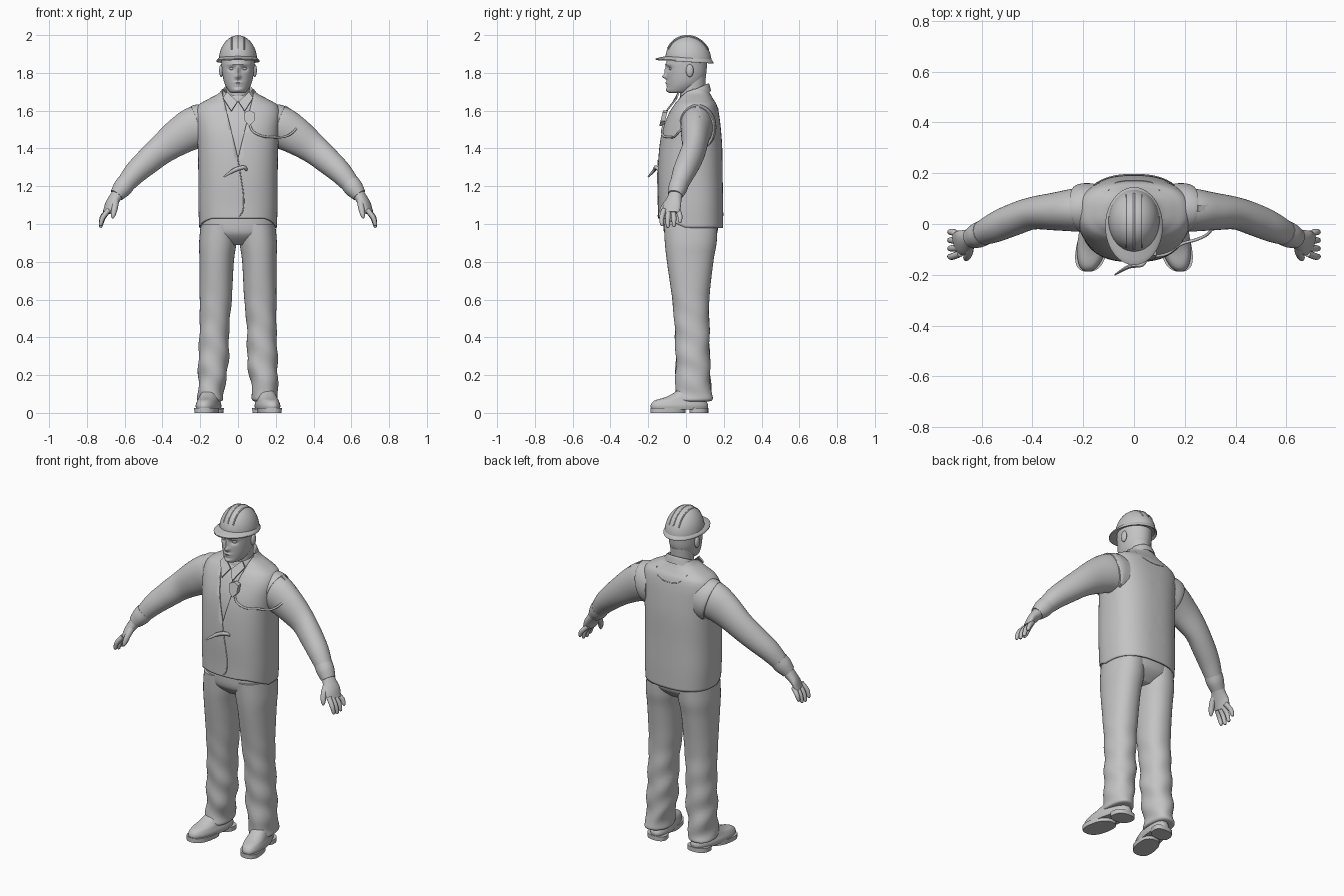
import bpy, bmesh, math
from mathutils import Vector, Matrix
from mathutils.bvhtree import BVHTree

cube = bpy.data.objects.get("Cube")
if cube:
    bpy.data.objects.remove(cube, do_unlink=True)

GREY = (0.55, 0.55, 0.55, 1.0)
grey = bpy.data.materials.new("plain grey")
grey.use_nodes = True
grey.diffuse_color = GREY
grey.node_tree.nodes["Principled BSDF"].inputs["Base Color"].default_value = GREY
parts = []


def finish(name, bm):
    """Turn a bmesh into a named grey object."""
    mesh = bpy.data.meshes.new(name)
    bm.to_mesh(mesh)
    bm.free()
    mesh.materials.append(grey)
    obj = bpy.data.objects.new(name, mesh)
    bpy.context.collection.objects.link(obj)
    parts.append(obj)
    return obj


def refine(rows, steps):
    """Smooth interpolation through the given rows."""
    rows = [Vector(r) for r in rows]
    out = []
    for i in range(len(rows) - 1):
        p1, p2 = rows[i], rows[i + 1]
        p0, p3 = rows[max(i - 1, 0)], rows[min(i + 2, len(rows) - 1)]
        for k in range(steps):
            t = k / steps
            out.append(p1 + (p2 - p0) * (t / 2)
                       + (p0 * 2 - p1 * 5 + p2 * 4 - p3) * (t * t / 2)
                       + (p1 * 3 - p0 - p2 * 3 + p3) * (t ** 3 / 2))
    return out + [rows[-1]]


def loft(name, rows, upright=True, segs=40, power=2.0, steps=5, caps=True, warp=None):
    """Skin rows of (x, y, z, radius, radius); upright keeps rings level."""
    rows = refine(rows, steps)
    bm = bmesh.new()
    rings = []
    for i, r in enumerate(rows):
        centre = Vector(r[:3])
        u, v = Vector((1, 0, 0)), Vector((0, 1, 0))
        if not upright:
            t = Vector(rows[min(i + 1, len(rows) - 1)][:3]) - Vector(rows[max(i - 1, 0)][:3])
            u = Vector((0, 0, 1)).cross(t).normalized()
            v = t.normalized().cross(u)
        ring = []
        for k in range(segs):
            a = math.tau * k / segs
            c, s = math.cos(a), math.sin(a)
            c = math.copysign(abs(c) ** (2 / power), c)
            s = math.copysign(abs(s) ** (2 / power), s)
            co = centre + u * (r[3] * c) + v * (r[4] * s)
            ring.append(bm.verts.new(warp(co) if warp else co))
        rings.append(ring)
    for lo, hi in zip(rings, rings[1:]):
        for k in range(segs):
            n = (k + 1) % segs
            bm.faces.new((lo[k], lo[n], hi[n], hi[k]))
    if caps:
        bm.faces.new(rings[0])
        bm.faces.new(rings[-1])
    bmesh.ops.recalc_face_normals(bm, faces=bm.faces)
    return finish(name, bm)


def plate(name, points, offset):
    """Extrude a flat outline by an offset."""
    bm = bmesh.new()
    face = bm.faces.new([bm.verts.new(p) for p in points])
    moved = bmesh.ops.extrude_face_region(bm, geom=[face])["geom"]
    bmesh.ops.translate(bm, vec=offset, verts=[g for g in moved if isinstance(g, bmesh.types.BMVert)])
    bmesh.ops.recalc_face_normals(bm, faces=bm.faces)
    return finish(name, bm)


def ball(name, loc, scale):
    bm = bmesh.new()
    bmesh.ops.create_uvsphere(bm, u_segments=20, v_segments=12, radius=1,
                              matrix=Matrix.Translation(loc) @ Matrix.Diagonal((*scale, 1)))
    return finish(name, bm)


def tube(name, points, radius):
    curve = bpy.data.curves.new(name, "CURVE")
    curve.dimensions = "3D"
    curve.bevel_depth = radius
    curve.bevel_resolution = 2
    curve.use_fill_caps = True
    path = refine(points, 6)
    spline = curve.splines.new("POLY")
    spline.points.add(len(path) - 1)
    for p, co in zip(spline.points, path):
        p.co = (*co, 1)
    curve.materials.append(grey)
    obj = bpy.data.objects.new(name, curve)
    bpy.context.collection.objects.link(obj)


# Vest shell over a slightly smaller shirt
body = [(0, .025, .98, .205, .172), (0, .025, 1.1, .21, .172), (0, .022, 1.25, .21, .172),
        (0, .025, 1.4, .213, .167), (0, .03, 1.5, .22, .155), (0, .04, 1.58, .226, .135),
        (0, .048, 1.63, .208, .115), (0, .05, 1.66, .16, .095), (0, .048, 1.69, .105, .08),
        (0, .045, 1.715, .083, .072)]
loft("shirt", [(x, y, z, a - .014, b - .014) for x, y, z, a, b in body[1:-2]], power=2.5)


def raise_hem(co):
    low = max(0, 1.12 - co.z) / .14
    co.z += low * .05 * min(1, max(0, -co.y / .12))
    return co


vest = loft("vest", body, power=2.5, segs=64, steps=6, caps=False, warp=raise_hem)
surface = BVHTree.FromPolygons([v.co for v in vest.data.vertices],
                               [tuple(p.vertices) for p in vest.data.polygons])


def on_vest(x, z, front=True):
    """Point on the vest seen from the front or back."""
    way = 1 if front else -1
    hit = surface.ray_cast(Vector((x, -way, z)), Vector((0, way, 0)))[0]
    return hit or Vector((x, 0, z))


# Open the vest neckline as a V
V_LOW, V_SLOPE = 1.35, 4.1
bm = bmesh.new()
bm.from_mesh(vest.data)
for s in (1, -1):
    bmesh.ops.bisect_plane(bm, geom=bm.verts[:] + bm.edges[:] + bm.faces[:],
                           plane_co=(0, 0, V_LOW), plane_no=(s * V_SLOPE, 0, -1))
inside = [f for f in bm.faces for c in [f.calc_center_median()]
          if c.y < .03 and c.z > V_LOW + V_SLOPE * abs(c.x)]
bmesh.ops.delete(bm, geom=inside, context="FACES")
bm.to_mesh(vest.data)
bm.free()
shell = vest.modifiers.new("thickness", "SOLIDIFY")
shell.thickness = .008

# Vest seams and zip pull
tube("vest_closure", [on_vest(x, z) for x, z in
     ((0, 1.34), (.015, 1.25), (.03, 1.14), (.025, 1.07), (.005, 1.04))], .003)
tube("back_yoke_seam", [on_vest(x, z, False) for x, z in
     ((-.1, 1.66), (-.07, 1.62), (0, 1.605), (.07, 1.62), (.1, 1.66))], .002)
loft("zip_pull", [(.045, -.14, 1.285, .008, .008), (.03, -.16, 1.3, .009, .01),
     (-.02, -.168, 1.285, .008, .011), (-.075, -.2, 1.25, .003, .004)], upright=False, segs=10)


# Shirt collar
def tilt_collar(co):
    co.z += (co.y - .045) * .45
    return co


loft("collar", [(0, .045, 1.665, .098, .088), (0, .045, 1.70, .084, .08), (0, .045, 1.712, .077, .074),
     (0, .045, 1.70, .071, .069), (0, .045, 1.66, .068, .066)], caps=False, warp=tilt_collar)

# Trousers
loft("trouser_seat", [(0, .025, .89, .09, .08), (0, .025, .93, .17, .125), (0, .025, .97, .197, .144),
     (0, .025, 1.06, .198, .145)], power=2.4)


def crease(co):
    fade = max(0, min(1, (.7 - co.z) * 2))
    co.x += .004 * fade * math.sin(co.z * 45 + co.y * 25)
    co.y += .004 * fade * math.sin(co.z * 38 + co.x * 30)
    return co


# Face relief: (x, z, x spread, z spread, depth)
RELIEF = [(0, 1.78, .013, .012, -.024), (0, 1.81, .009, .022, -.012), (.034, 1.822, .018, .012, .013),
          (0, 1.845, .06, .008, -.006), (0, 1.748, .022, .006, -.009), (0, 1.734, .02, .005, -.005),
          (0, 1.71, .022, .01, -.008)]


def face(co):
    if co.y < -.02:
        co.y += sum(d * math.exp(-((abs(co.x) - x) / sx) ** 2 - ((co.z - z) / sz) ** 2)
                    for x, z, sx, sz, d in RELIEF)
    return co


# Head and neck
loft("neck", [(0, .045, 1.6, .07, .07), (0, .035, 1.68, .062, .066), (0, .035, 1.78, .065, .07)])
loft("head", [(0, -.04, 1.693, .03, .045), (0, -.03, 1.703, .048, .068), (0, -.008, 1.74, .07, .092),
     (0, .002, 1.79, .082, .104), (0, .004, 1.85, .087, .107), (0, .008, 1.9, .086, .105)],
     segs=96, steps=9, warp=face)


# Hard hat with ribs
def tilt_hat(co):
    co.z -= co.y * .06
    return co


def hat_row(a, grow=0):
    c, s = math.cos(a), math.sin(a)
    return (0, .013, 1.868 + (.131 + grow) * s, (.101 + grow) * c, (.122 + grow) * c)


loft("hat_dome", [hat_row(math.radians(a)) for a in range(0, 90, 8)], steps=2, warp=tilt_hat)
loft("hat_brim", [(0, .013, 1.882, .098, .12), (0, -.007, 1.868, .112, .15), (0, -.007, 1.862, .113, .152),
     (0, -.007, 1.858, .111, .149), (0, .013, 1.868, .095, .115)], steps=3, caps=False, warp=tilt_hat)
for i, x in enumerate((-.032, 0, .032)):
    k = math.sqrt(1 - (x / .101) ** 2)
    arc = [math.radians(a) for a in range(25, 160, 9)]
    tube("hat_rib_%d" % i, [tilt_hat(Vector((x, .013 - .122 * k * math.cos(a),
         1.867 + .13 * k * math.sin(a)))) for a in arc], .004)

# Paired parts: left is +x
for s, side in ((1, "left"), (-1, "right")):
    def both(rows):
        return [(s * r[0], *r[1:]) for r in rows]

    def splay(co):
        co.x -= s * co.y * .17
        return co

    ball(side + "_ear", (s * .088, .02, 1.812), (.012, .02, .034))
    ball(side + "_eye", (s * .033, -.078, 1.823), (.014, .012, .009))
    plate(side + "_collar_flap", both([(.003, -.062, 1.645), (.058, -.035, 1.695), (.08, -.045, 1.665),
          (.035, -.1, 1.595)]), (0, -.008, .004))
    loft(side + "_trouser_leg", both([(.1, .025, 1.0, .097, .142), (.107, .025, .9, .099, .137),
         (.113, .022, .8, .091, .123), (.118, .025, .6, .085, .098), (.125, .032, .45, .078, .092),
         (.13, .036, .27, .08, .09), (.142, .038, .12, .068, .094), (.145, .04, .07, .068, .098),
         (.145, .04, .06, .05, .07)]), power=2.2, steps=8, warp=crease)
    # Boots
    loft(side + "_boot", both([(.15, -.035, .018, .058, .148), (.15, -.035, .04, .061, .152),
         (.15, -.03, .065, .054, .137), (.15, 0, .085, .05, .105), (.148, .03, .12, .045, .075),
         (.146, .04, .16, .045, .065)]), power=2.3, warp=splay)
    for name, y, length in (("_boot_sole", -.095, .093), ("_boot_heel", .068, .05)):
        loft(side + name, both([(.15, y, 0, .061, length), (.15, y, .026, .062, length)]),
             power=2.5, steps=1, warp=splay)
    # Sleeves
    loft(side + "_armhole", both([(.16, .06, 1.512, .1, .122), (.2, .06, 1.512, .1, .122),
         (.218, .058, 1.508, .092, .119)]), upright=False)
    loft(side + "_sleeve", both([(.15, .06, 1.52, .085, .105), (.22, .056, 1.512, .086, .112),
         (.3, .05, 1.47, .076, .1), (.4, .042, 1.398, .064, .08), (.48, .015, 1.33, .063, .07),
         (.55, -.015, 1.265, .058, .06), (.62, -.047, 1.18, .042, .043)]), upright=False, steps=7)
    # Gloves
    loft(side + "_glove_cuff", both([(.592, -.034, 1.217, .05, .051), (.615, -.045, 1.187, .049, .05),
         (.642, -.057, 1.153, .04, .038)]), upright=False)
    loft(side + "_palm", both([(.625, -.05, 1.172, .036, .035), (.65, -.06, 1.14, .04, .03),
         (.676, -.073, 1.1, .05, .024), (.695, -.08, 1.06, .046, .017)]), upright=False, segs=24)
    for i, name in enumerate(("index", "middle", "ring", "little")):
        y, drop = -.116 + .024 * i, (.01, 0, .004, .025)[i]
        loft(side + "_%s_finger" % name, both([(.685, y, 1.075, .014, .014),
             (.715, y - .012 + .008 * i, 1.03 + drop / 2, .013, .013),
             (.726, y - .012 + .008 * i, .99 + drop, .01, .01),
             (.728, y - .012 + .008 * i, .98 + drop, .004, .004)]), upright=False, segs=12)
    loft(side + "_thumb", both([(.648, -.08, 1.13, .02, .02), (.652, -.115, 1.09, .017, .017),
         (.66, -.133, 1.05, .013, .013), (.664, -.138, 1.03, .005, .005)]), upright=False, segs=12)

# Shoulder microphone, its cable and sleeve strap
mic = on_vest(.06, 1.56)
plate("microphone", [(mic.x + dx, mic.y - .005 - dz * -.25, mic.z + dz) for dx, dz in
      ((-.028, .03), (.0, .042), (.028, .03), (.026, -.015), (.0, -.042), (-.024, -.015))], (0, -.025, 0))
tube("microphone_cable", [on_vest(x, z) + Vector((0, -.004, 0)) for x, z in
     ((.06, 1.53), (.08, 1.49), (.13, 1.465), (.185, 1.46))]
     + [Vector(p) for p in ((.25, -.06, 1.463), (.295, -.035, 1.49), (.318, .01, 1.53), (.3, .045, 1.572))], .006)
plate("sleeve_strap", [(.24, .05, 1.612), (.32, .05, 1.555), (.32, .075, 1.552), (.24, .075, 1.609)],
      (.012, 0, .016))

# Smooth shading with crisp edges
bpy.ops.object.select_all(action="DESELECT")
for obj in parts:
    obj.select_set(True)
bpy.context.view_layer.objects.active = parts[0]
bpy.ops.object.shade_smooth_by_angle(angle=math.radians(40))
